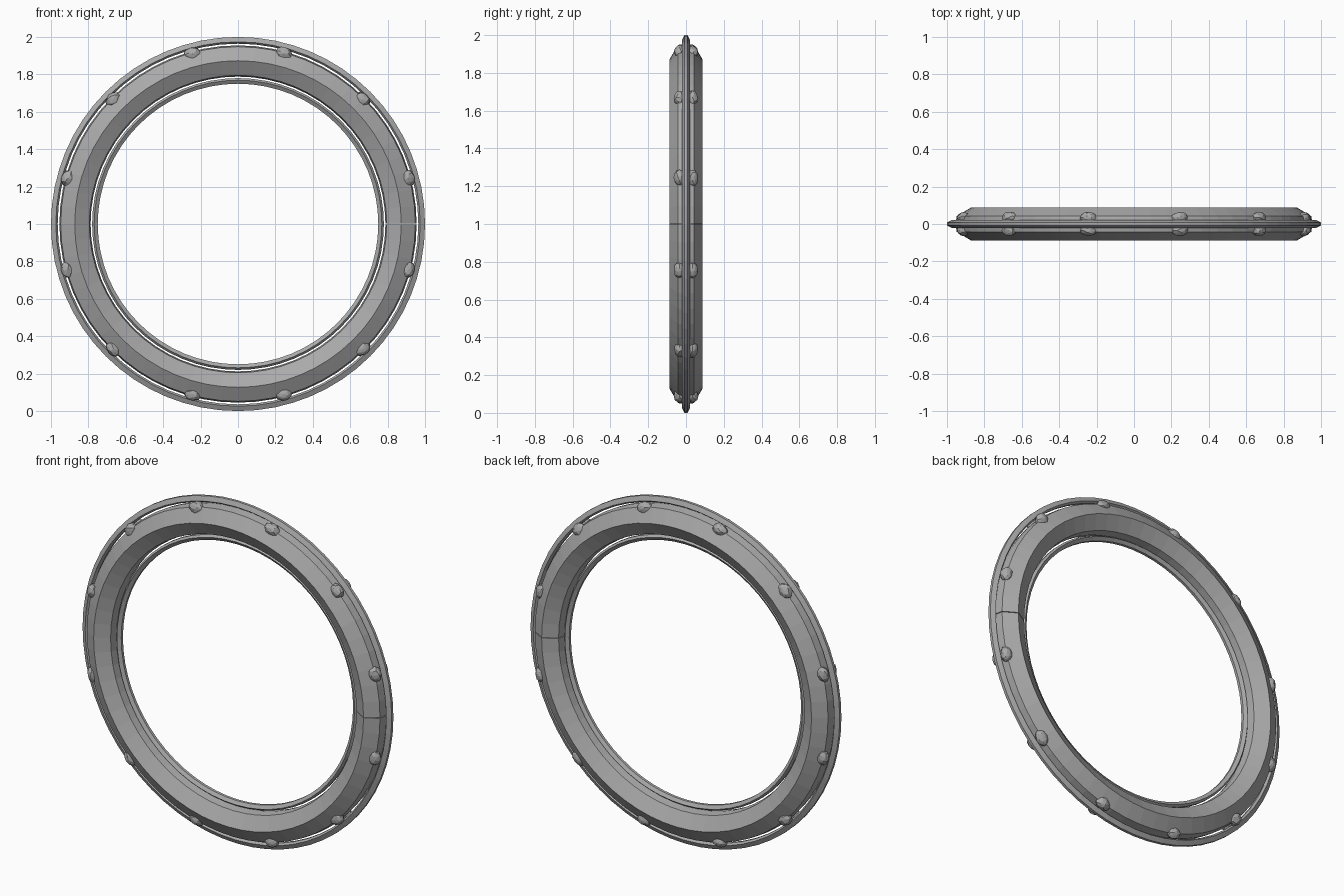
import bpy, bmesh, math, random
from mathutils import Matrix, Vector

random.seed(4)
cube = bpy.data.objects.get("Cube")
if cube:
    bpy.data.objects.remove(cube)

metal = bpy.data.materials.new("grey_metal")
metal.use_nodes = True
colour = (0.4, 0.4, 0.4, 1)
metal.diffuse_color = colour
metal.node_tree.nodes["Principled BSDF"].inputs["Base Color"].default_value = colour

CENTRE = Vector((0, 0, 1))
SEGMENTS = 64


def finish(bm, name):
    bmesh.ops.recalc_face_normals(bm, faces=bm.faces)
    mesh = bpy.data.meshes.new(name)
    bm.to_mesh(mesh)
    bm.free()
    mesh.materials.append(metal)
    obj = bpy.data.objects.new(name, mesh)
    bpy.context.collection.objects.link(obj)
    return obj


def ring(name, profile, gap=0.0):
    """Sweep a closed (radius, depth) profile round the y axis; gap leaves a thin seam at +x."""
    bm = bmesh.new()
    count = SEGMENTS + 1 if gap else SEGMENTS
    loops = []
    for i in range(count):
        a = gap / 2 + (math.tau - gap) * i / SEGMENTS
        loops.append([bm.verts.new(CENTRE + Vector((r * math.cos(a), y, r * math.sin(a))))
                      for r, y in profile])
    n = len(profile)
    for i in range(SEGMENTS):
        here, there = loops[i], loops[(i + 1) % count]
        for j in range(n):
            k = (j + 1) % n
            bm.faces.new((here[j], here[k], there[k], there[j]))
    if gap:
        bm.faces.new(loops[0])
        bm.faces.new(loops[-1])
    return finish(bm, name)


# Ridged main body with a fine seam
ring("ring_body", [(0.955, 0), (0.948, 0.042), (0.873, 0.087), (0.795, 0.042), (0.788, 0),
                   (0.795, -0.042), (0.873, -0.087), (0.948, -0.042)], gap=0.004)

# Thin bevelled bands just outside and just inside the body
ring("outer_band", [(1.0, 0.008), (0.974, 0.021), (0.964, 0.008),
                    (0.964, -0.008), (0.974, -0.021), (1.0, -0.008)])
ring("inner_band", [(0.75, 0.008), (0.769, 0.021), (0.78, 0.008),
                    (0.78, -0.008), (0.769, -0.021), (0.75, -0.008)])

# Rough faceted studs, in front and back pairs, joining body to outer band
for i in range(12):
    angle = math.radians(15 + 30 * i)
    for side, label in ((-1, "front"), (1, "back")):
        bm = bmesh.new()
        bmesh.ops.create_icosphere(bm, subdivisions=2, radius=1)
        for v in bm.verts:
            v.co *= random.uniform(0.88, 1.06)
        place = (Matrix.Translation(CENTRE) @ Matrix.Rotation(-angle, 4, 'Y')
                 @ Matrix.Translation((0.942, side * 0.034, 0))
                 @ Matrix.Diagonal((0.036, 0.031, 0.046, 1)))
        bmesh.ops.transform(bm, matrix=place, verts=bm.verts)
        finish(bm, f"{label}_stud_{i + 1}")
